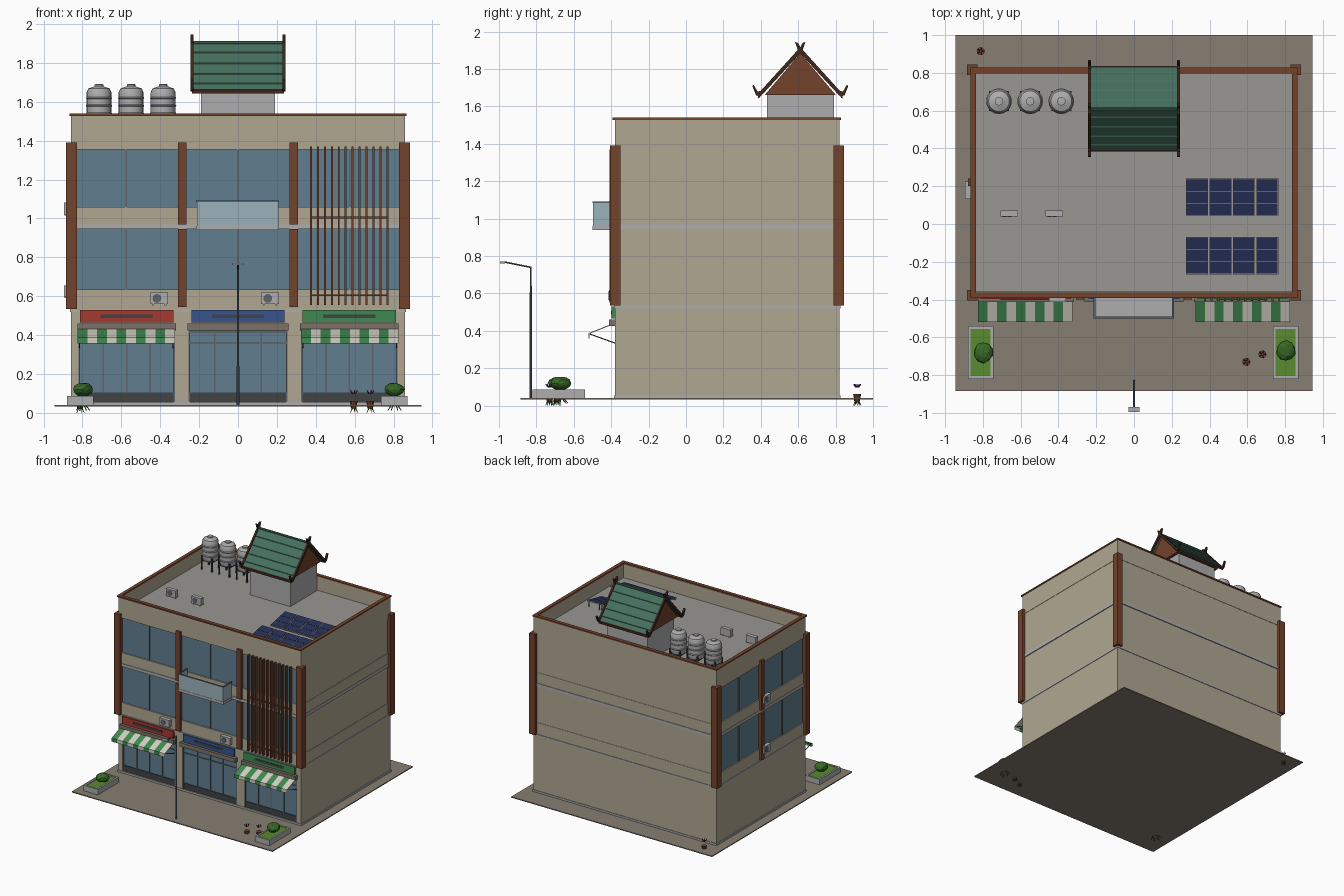
import bpy, bmesh, math, random
from mathutils import Vector, Matrix

if "Cube" in bpy.data.objects:
    bpy.data.objects.remove(bpy.data.objects["Cube"])

random.seed(4)


def mat(name, r, g, b):
    m = bpy.data.materials.new(name)
    m.diffuse_color = (r, g, b, 1)
    m.use_nodes = True
    m.node_tree.nodes["Principled BSDF"].inputs["Base Color"].default_value = m.diffuse_color
    return m


BEIGE = mat("beige", .44, .39, .29)
BROWN = mat("brown", .17, .055, .025)
GLASS = mat("glass", .12, .21, .28)
PALE = mat("pale_glass", .33, .45, .50)
DARK = mat("dark", .05, .055, .06)
FRAME = mat("frame", .11, .13, .15)
PAVE = mat("paving", .24, .21, .17)
CONC = mat("concrete", .42, .42, .42)
DECK = mat("deck", .32, .31, .29)
TRIM = mat("trim", .20, .17, .14)
RED = mat("red", .38, .04, .03)
BLUE = mat("blue", .04, .09, .27)
GREEN = mat("green", .05, .25, .08)
WHITE = mat("white", .65, .63, .56)
ROOF = mat("roof_green", .06, .16, .11)
WOOD = mat("dark_wood", .05, .02, .012)
NAVY = mat("navy", .02, .03, .10)
LEAF = mat("leaf", .04, .14, .02)
GRASS = mat("grass", .10, .26, .03)
PLUM = mat("plum", .08, .03, .09)


def finish(name, bm, m):
    me = bpy.data.meshes.new(name)
    bmesh.ops.recalc_face_normals(bm, faces=bm.faces)
    bm.to_mesh(me)
    bm.free()
    me.materials.append(m)
    ob = bpy.data.objects.new(name, me)
    bpy.context.collection.objects.link(ob)
    return ob


def boxes(name, m, *items, M=Matrix()):
    """One object of boxes, each (x0, x1, y0, y1, z0, z1)."""
    bm = bmesh.new()
    for x0, x1, y0, y1, z0, z1 in items:
        T = Matrix.Translation(((x0 + x1) / 2, (y0 + y1) / 2, (z0 + z1) / 2))
        S = Matrix.Diagonal((x1 - x0, y1 - y0, z1 - z0, 1))
        bmesh.ops.create_cube(bm, size=1, matrix=M @ T @ S)
    return finish(name, bm, m)


def rods(name, m, segs, n=8):
    """Cones/cylinders, each (start, end, r1, r2)."""
    bm = bmesh.new()
    for a, b, r1, r2 in segs:
        a, b = Vector(a), Vector(b)
        R = (b - a).to_track_quat('Z', 'Y').to_matrix().to_4x4()
        bmesh.ops.create_cone(bm, cap_ends=True, segments=n, radius1=r1, radius2=r2,
                              depth=(b - a).length, matrix=Matrix.Translation((a + b) / 2) @ R)
    return finish(name, bm, m)


def extrude_x(name, m, pts, x0, x1):
    """Profile in y,z extruded along x."""
    bm = bmesh.new()
    f = bm.faces.new([bm.verts.new((x0, y, z)) for y, z in pts])
    r = bmesh.ops.extrude_face_region(bm, geom=[f])
    bmesh.ops.translate(bm, vec=(x1 - x0, 0, 0), verts=[v for v in r["geom"] if isinstance(v, bmesh.types.BMVert)])
    return finish(name, bm, m)


# Ground and main volume
boxes("ground", PAVE, (-.945, .945, -.885, 1, .032, .04))
boxes("building_core", BEIGE, (-.845, .857, -.36, .817, .04, 1.40))
boxes("wall_bands", BEIGE, *[(-.86, .86, -.38, .82, a, b) for a, b in ((.535, .635), (.97, 1.06), (1.355, 1.41))])
boxes("ground_floor_walls", BEIGE, (-.86, .86, -.37, .82, .45, .52), (-.86, -.82, -.38, .82, .04, .52),
      (.82, .86, -.38, .82, .04, .52), (-.86, .86, .79, .82, .04, .52), (-.325, -.255, -.38, -.35, .04, .52),
      (.255, .325, -.38, -.35, .04, .52), (-.86, .86, -.38, -.35, .46, .52))
boxes("floor_slabs", CONC, *[(-.865, .865, -.385, .825, a, b) for a, b in ((.04, .055), (.52, .535), (.945, .97))])

# Parapet ring, cap and roof deck
def ring(x, y0, y1, w, z0, z1):
    return [(-x, x, y0, y0 + w, z0, z1), (-x, x, y1 - w, y1, z0, z1),
            (-x, -x + w, y0 + w, y1 - w, z0, z1), (x - w, x, y0 + w, y1 - w, z0, z1)]
boxes("parapet", BEIGE, *ring(.86, -.38, .82, .022, 1.40, 1.53))
boxes("parapet_cap", BROWN, *ring(.866, -.392, .828, .03, 1.528, 1.54))
boxes("roof_deck", DECK, (-.838, .838, -.358, .798, 1.405, 1.413))

# Brown columns
boxes("corner_columns", BROWN, *[(x - .028, x + .028, y - .028, y + .028, .535, 1.39)
                                 for x in (-.857, .857) for y in (-.377, .817)])
boxes("mid_columns", BROWN, *[(x - .021, x + .021, -.4, -.35, a, b)
                              for x in (-.287, .287) for a, b in ((.545, .945), (.97, 1.39))])
boxes("side_columns", BROWN, *[(-.88, -.83, .2, .24, a, b) for a, b in ((.545, .945), (.97, 1.39))])

# Upper windows, front and left side
floors = ((.635, .945), (1.06, 1.355))
boxes("front_windows", GLASS, *[(-.83, .83, -.37, -.355, a, b) for a, b in floors])
boxes("side_windows", GLASS, *[(-.85, -.84, -.35, .79, a, b) for a, b in floors])
boxes("window_mullions", FRAME, *[(x - .004, x + .004, -.377, -.365, a, b) for x in (-.575, 0, .575) for a, b in floors],
      *[(-.857, -.845, y - .004, y + .004, a, b) for y in (-.075, .51) for a, b in floors])
boxes("vertical_fins", BROWN, *[(x - .005, x + .005, -.408, -.382, .555, 1.37)
                                for x in [.375 + i * .0358 for i in range(12)]])
boxes("fin_rails", BROWN, (.37, .775, -.39, -.378, .6, .61), (.37, .775, -.39, -.378, 1.0, 1.01))

# Balcony
boxes("balcony_slab", CONC, (-.215, .212, -.5, -.38, .94, .962))
boxes("balcony_glass", PALE, (-.212, .209, -.498, -.492, .962, 1.085), (-.212, -.206, -.492, -.385, .962, 1.085),
      (.203, .209, -.492, -.385, .962, 1.085))
boxes("balcony_rail", FRAME, (-.215, .212, -.5, -.49, 1.085, 1.092), (-.215, -.205, -.49, -.385, 1.085, 1.092),
      (.202, .212, -.49, -.385, 1.085, 1.092))

# Shop fronts, signs and awnings
for side, cx, hw, top, col in (("left", -.5725, .248, .43, RED), ("centre", 0, .255, .43, BLUE), ("right", .5725, .248, .43, GREEN)):
    boxes(side + "_shop_glass", GLASS, (cx - hw, cx + hw, -.37, -.355, .055, top))
    boxes(side + "_shop_base", DARK, (cx - hw, cx + hw, -.376, -.36, .055, .105))
    boxes(side + "_shop_mullions", FRAME, *[(cx + x - .004, cx + x + .004, -.376, -.365, .1, .43) for x in (-.12, 0, .12)],
          *[(cx + s * (hw - .004) - .004, cx + s * (hw - .004) + .004, -.378, -.365, .055, .43) for s in (-1, 1)],
          (cx - hw, cx + hw, -.376, -.365, .355, .365), (cx - hw, cx + hw, -.376, -.365, .41, .43))
    boxes(side + "_sign", col, (cx - .24, cx + .24, -.398, -.375, .465, .53))
    boxes(side + "_sign_bar", DARK, (cx - .135, cx + .135, -.402, -.39, .487, .507))
    boxes(side + "_canopy_box", TRIM, (cx - hw - .006, cx + hw + .006, -.412, -.365, .425, .46))
for side, x0 in (("left", -.825), ("right", .325)):
    w = .05
    for k, c in ((0, GREEN), (1, WHITE)):
        for i in range(k, 10, 2):
            x = x0 + i * w
            extrude_x(side + "_awning_stripe", c, [(-.395, .438), (-.52, .388), (-.52, .358), (-.517, .358), (-.517, .384), (-.395, .432)],
                      x, x + w)
    rods(side + "_awning_arms", FRAME, [((x, -.517, .384), (x, -.38, .335), .003, .003) for x in (x0 + .01, x0 + 10 * w - .01)], 6)

# Air conditioners: front, left side, roof
def aircon(name, x, y, z, turn):
    M = Matrix.Translation((x, y, z)) @ Matrix.Rotation(turn, 4, 'Z')
    boxes(name, CONC, (-.046, .046, -.016, .016, .006, .066), (-.036, -.028, -.014, .014, 0, .008),
          (.028, .036, -.014, .014, 0, .008), M=M)
    rods(name + "_fan", FRAME, [(M @ Vector((-.012, -.015, .036)), M @ Vector((-.012, -.018, .036)), .023, .023)], 12)
for x in (-.405, .165):
    aircon("front_aircon", x, -.396, .553, 0)
for z in (.59, 1.015):
    aircon("side_aircon", -.878, .178, z, -math.pi / 2)
for x in (-.66, -.422):
    aircon("roof_aircon", x, .055, 1.413, 0)

# Water tanks
for x in (-.715, -.55, -.385):
    bm = bmesh.new()
    prof = [(0, 1.50), (.06, 1.50), (.064, 1.51)]
    for z in (1.54, 1.58, 1.62):
        prof += [(.064, z - .005), (.068, z), (.064, z + .005)]
    prof += [(.064, 1.648), (.055, 1.668), (.022, 1.68), (.022, 1.69), (0, 1.692)]
    vs = [bm.verts.new((x + r, .65, z)) for r, z in prof]
    es = [bm.edges.new(p) for p in zip(vs, vs[1:])]
    bmesh.ops.spin(bm, geom=vs + es, cent=(x, .65, 0), axis=(0, 0, 1), angle=math.tau, steps=20)
    bmesh.ops.remove_doubles(bm, verts=bm.verts, dist=.0005)
    tank = finish("water_tank", bm, CONC)
    bpy.context.view_layer.objects.active = tank
    tank.select_set(True)
    bpy.ops.object.shade_smooth_by_angle()
    tank.select_set(False)
    legs = [(x + sx * .048, .65 + sy * .048) for sx in (-1, 1) for sy in (-1, 1)]
    boxes("tank_stand", DARK, *[(a - .005, a + .005, b - .005, b + .005, 1.41, 1.53) for a, b in legs],
          *[(x - .053, x + .053, b - .004, b + .004, 1.488, 1.498) for b in (.602, .698)],
          *[(a - .004, a + .004, .598, .702, 1.488, 1.498) for a in (x - .048, x + .048)])

# Rooftop pavilion with gabled roof and horned bargeboards
boxes("pavilion_walls", CONC, (-.19, .19, .432, .79, 1.41, 1.665))
extrude_x("pavilion_gable", BROWN, [(.42, 1.66), (.802, 1.66), (.611, 1.885)], -.215, .215)
for s in (-1, 1):
    Y = lambda d: .611 + s * d
    extrude_x("roof_slope", ROOF, [(Y(0), 1.905), (Y(.222), 1.662), (Y(.222), 1.646), (Y(0), 1.888)], -.235, .235)
    extrude_x("roof_eave", WOOD, [(Y(.217), 1.667), (Y(.226), 1.66), (Y(.226), 1.642), (Y(.217), 1.647)], -.237, .237)
    for d in (.05, .1, .15, .195):
        z = 1.905 - d * 1.0946
        extrude_x("tile_course", ROOF, [(Y(d - .008), z + .009), (Y(d), z + .005), (Y(d), z - .004)], -.234, .234)
    for x in (-.236, .236):
        extrude_x("bargeboard", WOOD, [(Y(-.028), 1.945), (Y(-.012), 1.94), (Y(.0), 1.917), (Y(.212), 1.683), (Y(.228), 1.68),
                                       (Y(.25), 1.717), (Y(.257), 1.71), (Y(.237), 1.66), (Y(.214), 1.652), (Y(-.012), 1.897)],
                  x - .008, x + .008)
rods("roof_ridge", ROOF, [((-.235, .611, 1.903), (.235, .611, 1.903), .009, .009)])

# Solar panels
for y in (-.168, .142):
    for i in range(4):
        x = .333 + i * .1243
        M = Matrix.Translation((x, y, 1.448)) @ Matrix.Rotation(math.radians(12), 4, 'X')
        boxes("solar_frame", CONC, (-.058, .058, -.1, .1, -.006, .002), M=M)
        boxes("solar_panel", NAVY, *[(-.055, .055, a, a + .062, .001, .004) for a in (-.096, -.031, .034)], M=M)
        boxes("solar_legs", FRAME, *[(x + a - .003, x + a + .003, y + b - .003, y + b + .003, 1.41, 1.446 + b * .2)
                                     for a in (-.05, .05) for b in (-.085, .085)])

# Street lamp
rods("lamp_pole", FRAME, [((0, -.83, .04), (0, -.83, .745), .007, .005), ((0, -.83, .74), (0, -.97, .768), .004, .004)])
boxes("lamp_head", CONC, (-.03, .03, -.995, -.968, .76, .772))

# Planters with low-poly bushes
for cx, bx, by in ((-.812, -.798, -.68), (.803, .805, -.67)):
    x0, x1, y0, y1 = cx - .068, cx + .068, -.82, -.54
    boxes("planter", CONC, (x0, x0 + .015, y0, y1, .04, .086), (x1 - .015, x1, y0, y1, .04, .086),
          (x0, x1, y0, y0 + .015, .04, .086), (x0, x1, y1 - .015, y1, .04, .086))
    boxes("planter_grass", GRASS, (x0 + .012, x1 - .012, y0 + .012, y1 - .012, .04, .081))
    bm = bmesh.new()
    bmesh.ops.create_icosphere(bm, subdivisions=2, radius=1)
    for v in bm.verts:
        k = random.uniform(.92, 1.06)
        v.co = Vector((bx + v.co.x * .052 * k, by + v.co.y * .057 * k, .12 + v.co.z * .036 * k))
    finish("bush", bm, LEAF)
    rods("bush_stems", LEAF, [((bx, by, .06), (bx + .035 * math.cos(a), by + .045 * math.sin(a), .012), .005, .002)
                              for a in [i * math.tau / 6 for i in range(6)]], 5)

# Small potted plants
for x, y in ((.595, -.73), (.68, -.69), (-.812, .915)):
    rods("plant_pot", BROWN, [((x, y, .022), (x, y, .062), .015, .021)], 10)
    dirs = [(math.cos(a), math.sin(a)) for a in [i * math.tau / 5 for i in range(5)]]
    rods("pot_leaves", LEAF, [((x, y, .04), (x + c * .022, y + s * .022, .0), .006, .001) for c, s in dirs], 5)
    rods("pot_flowers", PLUM, [((x + c * .007, y + s * .007, .098), (x + c * .02, y + s * .02, .115), .004, .003)
                               for c, s in dirs], 5)
